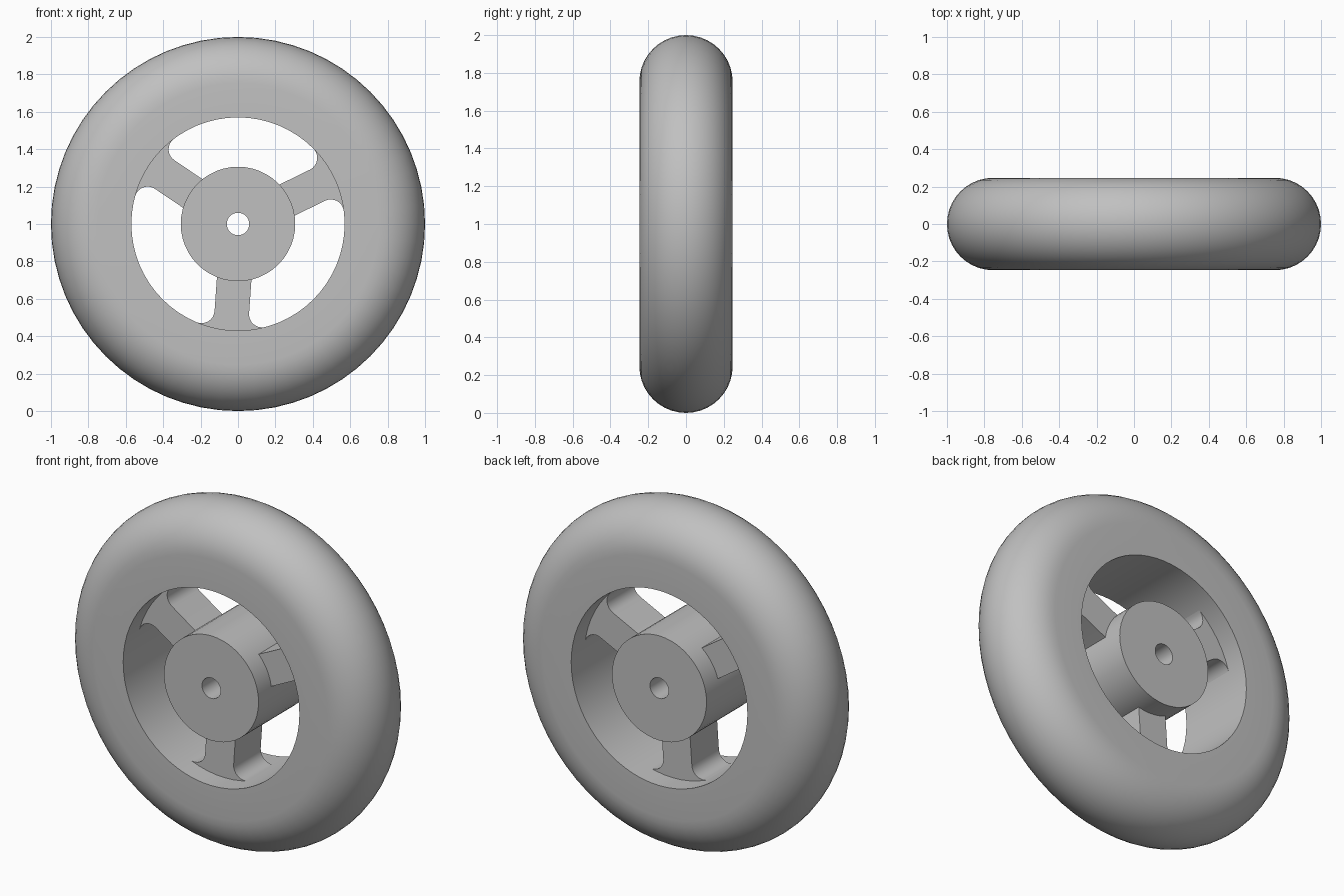
import bpy, bmesh, math
from mathutils import Matrix, Vector

cube = bpy.data.objects.get("Cube")
if cube:
    bpy.data.objects.remove(cube)

AXLE = Vector((0, 0, 1))
HALF = 0.247           # half width of tyre and hub
RIM, HUB, BORE = 0.57, 0.306, 0.06
SPOKE_HALF, SPOKE_DEPTH, FILLET = 0.0925, 0.125, 0.07

grey = bpy.data.materials.new("light grey")
grey.use_nodes = True
colour = (0.53, 0.53, 0.53, 1)
grey.diffuse_color = colour
grey.node_tree.nodes["Principled BSDF"].inputs["Base Color"].default_value = colour


def finish(bm, name):
    bmesh.ops.recalc_face_normals(bm, faces=bm.faces)
    mesh = bpy.data.meshes.new(name)
    bm.to_mesh(mesh)
    bm.free()
    mesh.materials.append(grey)
    obj = bpy.data.objects.new(name, mesh)
    bpy.context.collection.objects.link(obj)
    bpy.ops.object.select_all(action='DESELECT')
    obj.select_set(True)
    bpy.context.view_layer.objects.active = obj
    bpy.ops.object.shade_smooth_by_angle(angle=math.radians(30))
    return obj


def lathe(name, profile, steps):
    """Spin a closed (radius, y) profile around the axle."""
    bm = bmesh.new()
    verts = [bm.verts.new((r, y, 1)) for r, y in profile]
    edges = [bm.edges.new((verts[i - 1], v)) for i, v in enumerate(verts)]
    bmesh.ops.spin(bm, geom=verts + edges, cent=AXLE, axis=(0, 1, 0),
                   angle=math.tau, steps=steps)
    bmesh.ops.remove_doubles(bm, verts=bm.verts, dist=1e-4)
    return finish(bm, name)


# Tyre: round tread, flat side walls, cylindrical inside
tread = [math.pi * (i / 20 - 0.5) for i in range(21)]
lathe("tyre", [(RIM, -HALF)]
      + [(1 - HALF + HALF * math.cos(a), HALF * math.sin(a)) for a in tread]
      + [(RIM, HALF)], 64)

# Hub with an axle bore
lathe("hub", [(BORE, -HALF), (HUB, -HALF), (HUB, HALF), (BORE, HALF)], 48)

# Spoke outline in the wheel plane: straight sides flaring into the rim
across = SPOKE_HALF + FILLET
along = math.sqrt((RIM - FILLET) ** 2 - across ** 2)
flare = math.atan2(across, along)
side = [(HUB - 0.05, SPOKE_HALF)]
for i in range(9):
    a = math.pi * 1.5 + (flare + math.pi / 2) * i / 8
    side.append((along + FILLET * math.cos(a), across + FILLET * math.sin(a)))
side += [((RIM + 0.01) * math.cos(flare * k), (RIM + 0.01) * math.sin(flare * k))
         for k in (1, 0.5)]
outline = side + [(u, -s) for u, s in reversed(side)]

for n, label in enumerate(("right", "left", "lower")):
    bm = bmesh.new()
    face = bm.faces.new([bm.verts.new((u, -SPOKE_DEPTH, s)) for u, s in outline])
    grown = bmesh.ops.extrude_face_region(bm, geom=[face])
    bmesh.ops.translate(bm, vec=(0, 2 * SPOKE_DEPTH, 0),
                        verts=[g for g in grown["geom"] if isinstance(g, bmesh.types.BMVert)])
    turn = Matrix.Rotation(-math.radians(26 + 120 * n), 4, 'Y')
    bm.transform(Matrix.Translation(AXLE) @ turn)
    finish(bm, label + "_spoke")
